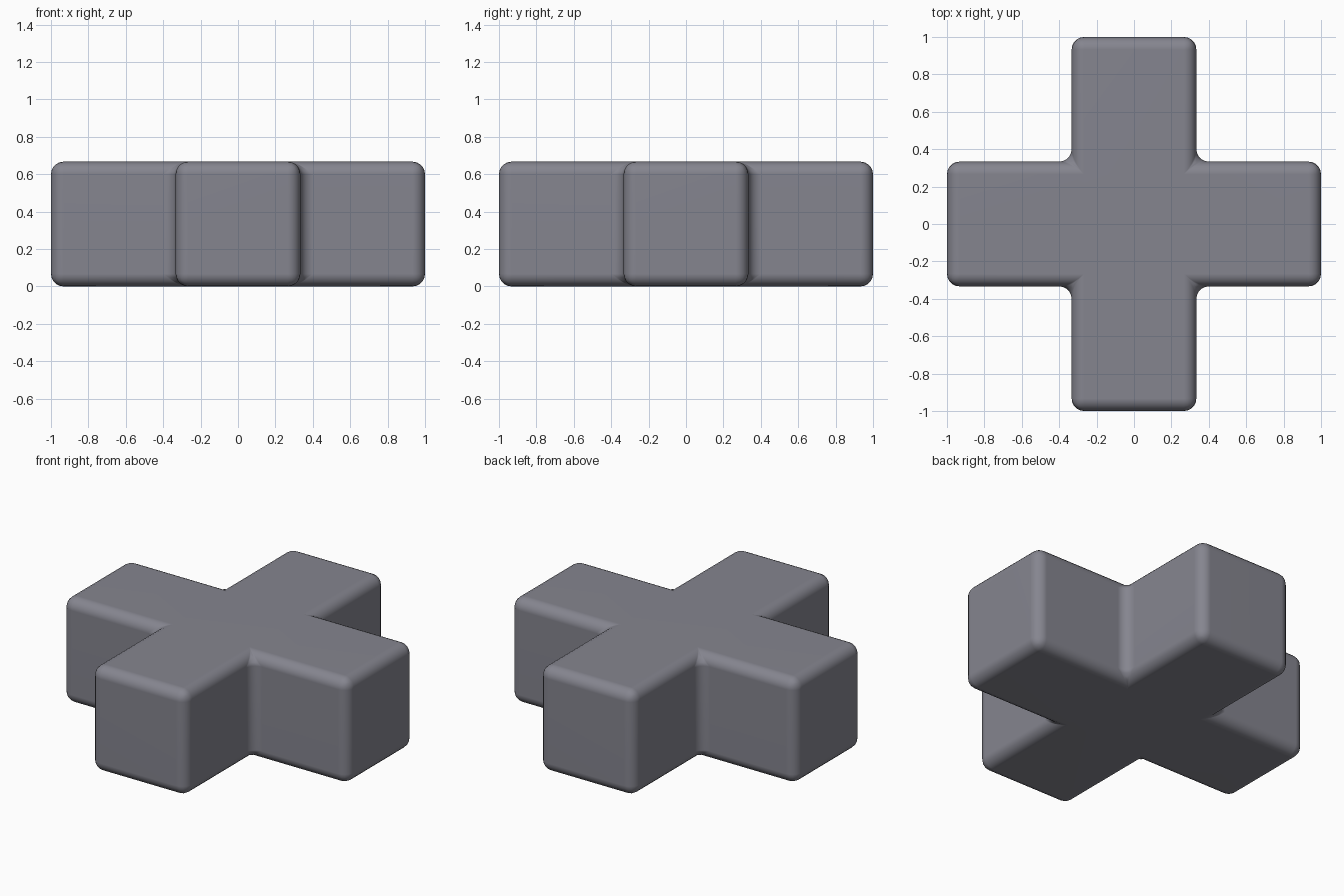
import bpy, bmesh

if "Cube" in bpy.data.objects:
    bpy.data.objects.remove(bpy.data.objects["Cube"])

R = 1 / 3      # half width of an arm
H = 2 / 3      # height

# Plus-shaped block: five square tiles, welded and extruded upward
bm = bmesh.new()
for cx, cy in [(0, 0), (1, 0), (-1, 0), (0, 1), (0, -1)]:
    corners = [(-1, -1), (1, -1), (1, 1), (-1, 1)]
    bm.faces.new([bm.verts.new((2 * R * cx + R * sx, 2 * R * cy + R * sy, 0))
                  for sx, sy in corners])
bmesh.ops.remove_doubles(bm, verts=bm.verts, dist=1e-4)
ext = bmesh.ops.extrude_face_region(bm, geom=bm.faces[:], use_keep_orig=True)
top = [g for g in ext["geom"] if isinstance(g, bmesh.types.BMVert)]
bmesh.ops.translate(bm, verts=top, vec=(0, 0, H))
bmesh.ops.recalc_face_normals(bm, faces=bm.faces)

mesh = bpy.data.meshes.new("plus_block")
bm.to_mesh(mesh)
bm.free()
block = bpy.data.objects.new("plus_block", mesh)
bpy.context.collection.objects.link(block)

# Dark slate colour
slate = bpy.data.materials.new("dark_slate")
slate.diffuse_color = (0.235, 0.235, 0.275, 1)
slate.use_nodes = True
slate.node_tree.nodes["Principled BSDF"].inputs["Base Color"].default_value = slate.diffuse_color
mesh.materials.append(slate)

# Rounded outer edges and filleted inner corners
bevel = block.modifiers.new("rounding", 'BEVEL')
bevel.width = 0.067
bevel.segments = 5
bevel.limit_method = 'ANGLE'

# Smooth shading across the rounded edges
for p in mesh.polygons:
    p.use_smooth = True
normals = block.modifiers.new("flat_faces", 'WEIGHTED_NORMAL')
normals.keep_sharp = True
